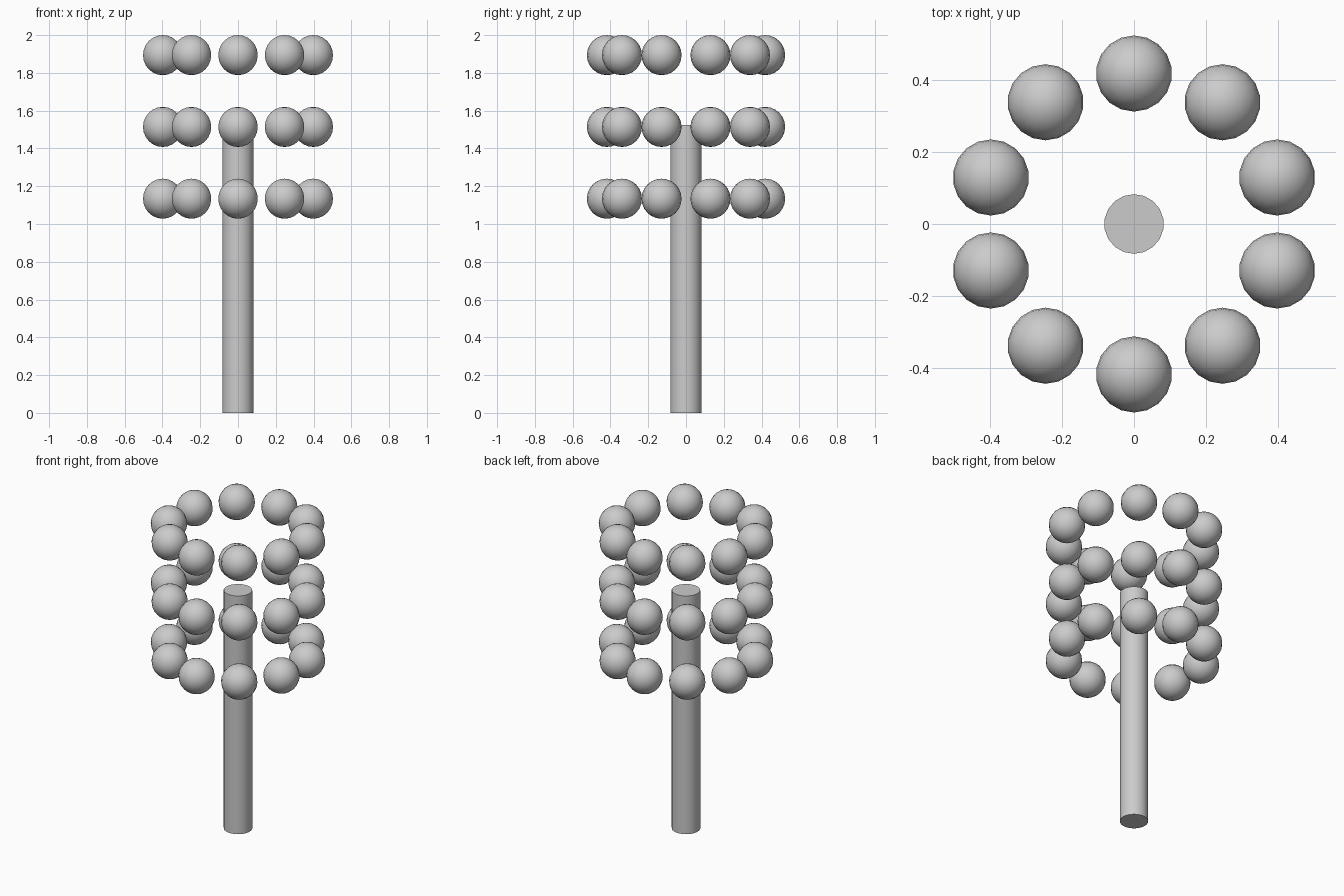
import bpy
from math import sin, cos, pi

if "Cube" in bpy.data.objects:
    bpy.data.objects.remove(bpy.data.objects["Cube"])

POST_RADIUS, POST_HEIGHT = 0.083, 1.525
BALL_RADIUS, RING_RADIUS, BALLS = 0.106, 0.419, 10
RING_HEIGHTS = (1.134, 1.514, 1.894)


def smooth():
    bpy.ops.object.shade_smooth_by_angle(angle=pi / 6)


# Central post
bpy.ops.mesh.primitive_cylinder_add(vertices=18, radius=POST_RADIUS, depth=POST_HEIGHT,
                                    location=(0, 0, POST_HEIGHT / 2))
post = bpy.context.object
post.name = "post"
smooth()

# One smooth ball mesh, shared by every ball
bpy.ops.mesh.primitive_uv_sphere_add(segments=18, ring_count=12, radius=BALL_RADIUS)
first_ball = bpy.context.object
smooth()

# Three stacked rings of floating balls
for level, z in enumerate(RING_HEIGHTS):
    for i in range(BALLS):
        if level == 0 and i == 0:
            ball = first_ball
        else:
            ball = first_ball.copy()
            bpy.context.collection.objects.link(ball)
        a = pi / 2 + 2 * pi * i / BALLS
        ball.name = f"ball_ring{level + 1}_{i + 1}"
        ball.location = (RING_RADIUS * cos(a), RING_RADIUS * sin(a), z)
